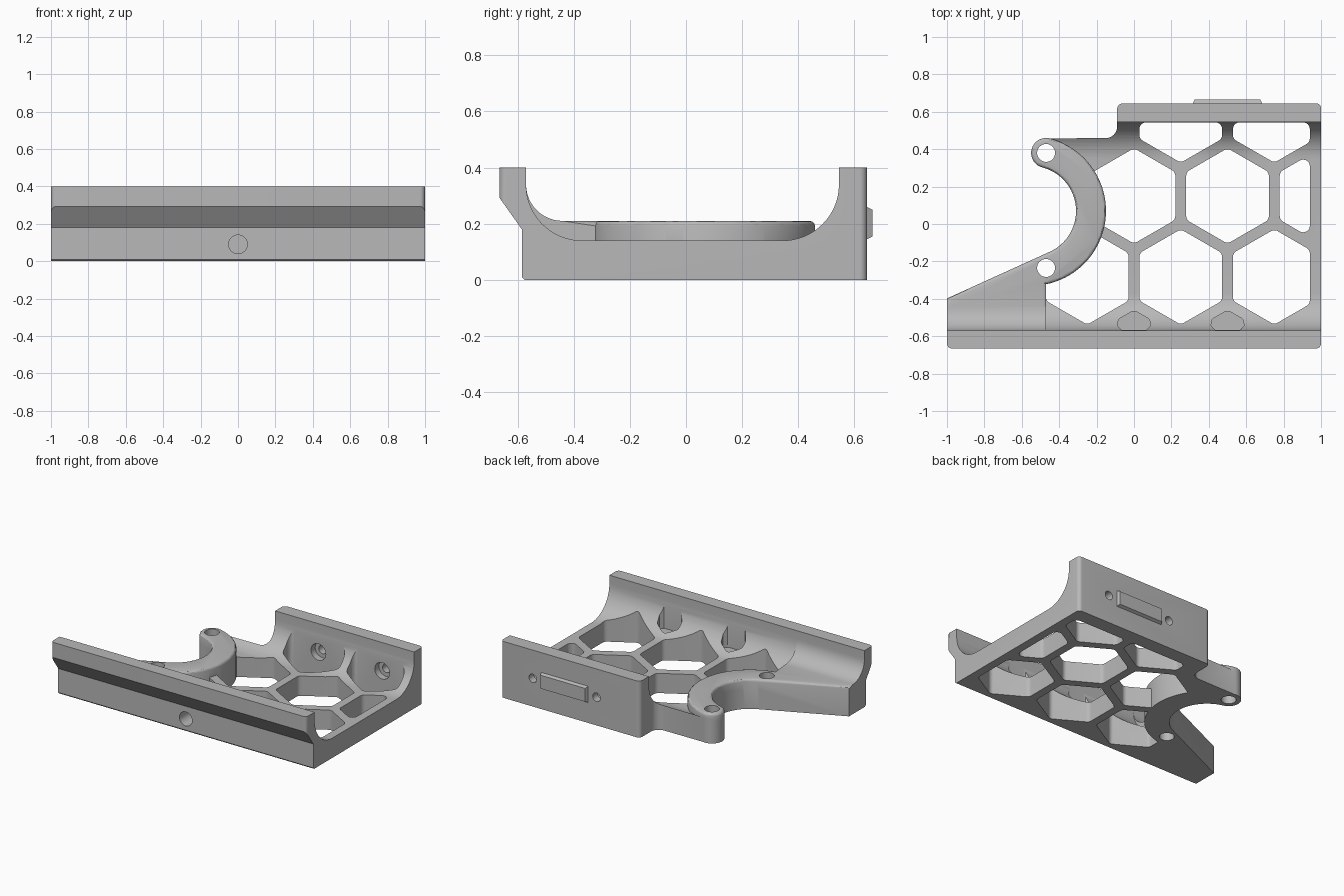
import bpy, bmesh
from math import radians, degrees, cos, sin, tan, atan2, hypot
from mathutils import Vector

if "Cube" in bpy.data.objects:
    bpy.data.objects.remove(bpy.data.objects["Cube"], do_unlink=True)

grey = bpy.data.materials.new("plain grey")
grey.use_nodes = True
grey.diffuse_color = (0.48, 0.48, 0.48, 1)
grey.node_tree.nodes["Principled BSDF"].inputs["Base Color"].default_value = (0.48, 0.48, 0.48, 1)


def arc(cx, cy, r, a, b, n=16):
    return [(cx + r * cos(radians(a + (b - a) * i / n)),
             cy + r * sin(radians(a + (b - a) * i / n))) for i in range(n + 1)]


def rounded(points, n=6):
    """Polygon from (x, y, radius) corners."""
    out = []
    for i, (x, y, r) in enumerate(points):
        p = Vector((x, y))
        if r == 0:
            out.append((x, y))
            continue
        u = (Vector(points[i - 1][:2]) - p).normalized()
        v = (Vector(points[(i + 1) % len(points)][:2]) - p).normalized()
        half = u.angle(v) / 2
        c = p + (u + v).normalized() * (r / sin(half))
        s, e = p + u * (r / tan(half)) - c, p + v * (r / tan(half)) - c
        for k in range(n + 1):
            d = s.lerp(e, k / n).normalized() * r
            out.append(tuple(c + d))
    return out


def prism(name, pts, lo, hi, axis="z"):
    """Extrude a closed outline along one axis."""
    place = {"z": lambda a, b, t: (a, b, t), "x": lambda a, b, t: (t, a, b),
             "y": lambda a, b, t: (a, t, b)}[axis]
    clean = [p for i, p in enumerate(pts)
             if hypot(p[0] - pts[i - 1][0], p[1] - pts[i - 1][1]) > 1e-4]
    bm = bmesh.new()
    low = [bm.verts.new(place(a, b, lo)) for a, b in clean]
    top = [bm.verts.new(place(a, b, hi)) for a, b in clean]
    bm.faces.new(low)
    bm.faces.new(top)
    for i in range(len(low)):
        bm.faces.new((low[i - 1], low[i], top[i], top[i - 1]))
    bmesh.ops.recalc_face_normals(bm, faces=bm.faces)
    mesh = bpy.data.meshes.new(name)
    bm.to_mesh(mesh)
    bm.free()
    mesh.materials.append(grey)
    obj = bpy.data.objects.new(name, mesh)
    bpy.context.collection.objects.link(obj)
    return obj


def combine(obj, tool, op):
    mod = obj.modifiers.new("join", "BOOLEAN")
    mod.operation, mod.solver, mod.object = op, "EXACT", tool
    bpy.context.view_layer.objects.active = obj
    bpy.ops.object.modifier_apply(modifier=mod.name)
    bpy.data.objects.remove(tool, do_unlink=True)


def clip(pts, axis, limit, sign):
    """Keep the part of a polygon where sign * coordinate <= sign * limit."""
    out = []
    for i, q in enumerate(pts):
        p = pts[i - 1]
        dp, dq = sign * (p[axis] - limit), sign * (q[axis] - limit)
        if dp * dq < 0:
            out.append(tuple(Vector(p).lerp(Vector(q), dp / (dp - dq))))
        if dq <= 0:
            out.append(q)
    return out


# Hook contour shared by the base and the raised rim
CX, CY, EX, EY = -0.55, 0.07, -0.47, 0.38
reach, tilt = hypot(EX - CX, EY - CY), degrees(atan2(EY - CY, EX - CX))
hook = arc(EX, EY, 0.08, tilt, tilt + 180, 20) + arc(CX, CY, reach - 0.08, tilt, -65.6, 40)

# Base cradle: side profile trimmed to the plan outline
profile = ([(-0.575, 0), (0.66, 0), (0.66, 0.4), (0.545, 0.4)]
           + arc(0.345, 0.34, 0.2, 0, -90) + arc(-0.37, 0.34, 0.2, -90, -180)
           + [(-0.57, 0.4), (-0.67, 0.4), (-0.67, 0.3), (-0.585, 0.18), (-0.585, 0.01)])
base = prism("cradle_bracket", profile, -1.1, 1.1, "x")
plan = rounded([(-1, -0.665, 0.025), (1, -0.665, 0.025), (1, 0.645, 0.025),
                (-0.09, 0.645, 0.03), (-0.09, 0.46, 0.06)]
               + [(x, y, 0) for x, y in hook] + [(-1, -0.398, 0.015)])
combine(base, prism("plan_cutter", plan, -0.1, 0.5), "INTERSECT")

# Honeycomb openings; the front row is only a shallow pocket
cells = [(0, 0.15), (0.5, 0.15), (1, 0.15), (-0.25, -0.283), (0.25, -0.283), (0.75, -0.283),
         (0.25, 0.583), (0.75, 0.583), (0, -0.716), (0.5, -0.716)]
for x, y in cells:
    pts = arc(x, y, 0.255, 30, 330, 5)
    for axis, limit, sign in ((0, 0.94, 1), (1, 0.543, 1), (1, -0.568, -1)):
        pts = clip(pts, axis, limit, sign)
    pts = rounded([(a, b, 0.035) for a, b in pts])
    combine(base, prism("cell_cutter", pts, 0.14 if y < -0.5 else -0.1, 0.5), "DIFFERENCE")

# Raised hook and front wing with a rounded upper rim
section = ([(-0.58, 0.01), (-0.57, 0), (0.6, 0), (0.6, 0.21)]
           + arc(-0.44, 0.34, 0.13, -90, -180, 12) + [(-0.58, 0.34)])
raised = prism("hook_and_wing", section, -1.1, 1.1, "x")
outline = (arc(CX, CY, reach + 0.08, -78.6, tilt, 48) + hook
           + [(-1, -0.398), (-1, -0.7), (-0.471, -0.7)])
combine(raised, prism("hook_cutter", outline, -0.1, 0.5), "INTERSECT")
bm = bmesh.new()
bm.from_mesh(raised.data)
rim = [e for e in bm.edges if len(e.link_faces) == 2 and e.calc_face_angle() > 0.7
       and all(abs(v.co.z - 0.21) < 1e-3 for v in e.verts)]
bmesh.ops.bevel(bm, geom=rim, offset=0.018, segments=3, profile=0.5, affect="EDGES")
bm.to_mesh(raised.data)
bm.free()
combine(base, raised, "UNION")

# Bolt holes in the hook, dimple in the front, countersunk holes in the back wall
for y in (EY, -0.235):
    combine(base, prism("bolt_cutter", arc(EX, y, 0.048, 0, 360, 32), -0.1, 0.5), "DIFFERENCE")
combine(base, prism("dimple_cutter", arc(0, 0.09, 0.05, 0, 360, 32), -0.7, -0.47, "y"), "DIFFERENCE")
for x in (0.25, 0.75):
    for r, lo, hi in ((0.03, 0.4, 0.7), (0.058, 0.45, 0.59)):
        combine(base, prism("screw_cutter", arc(x, 0.2, r, 0, 360, 32), lo, hi, "y"), "DIFFERENCE")

# Chamfered plate on the back wall
plate = prism("back_plate", [(0.31, 0.14), (0.69, 0.14), (0.69, 0.265), (0.31, 0.265)], 0.635, 0.665, "y")
for v in plate.data.vertices:
    if v.co.y > 0.66:
        v.co.x += 0.015 if v.co.x < 0.5 else -0.015
        v.co.z += 0.015 if v.co.z < 0.2 else -0.015

# Smooth the curved surfaces, keeping edges sharp
bpy.ops.object.select_all(action="DESELECT")
base.select_set(True)
bpy.context.view_layer.objects.active = base
bpy.ops.object.shade_smooth_by_angle(angle=radians(30))
